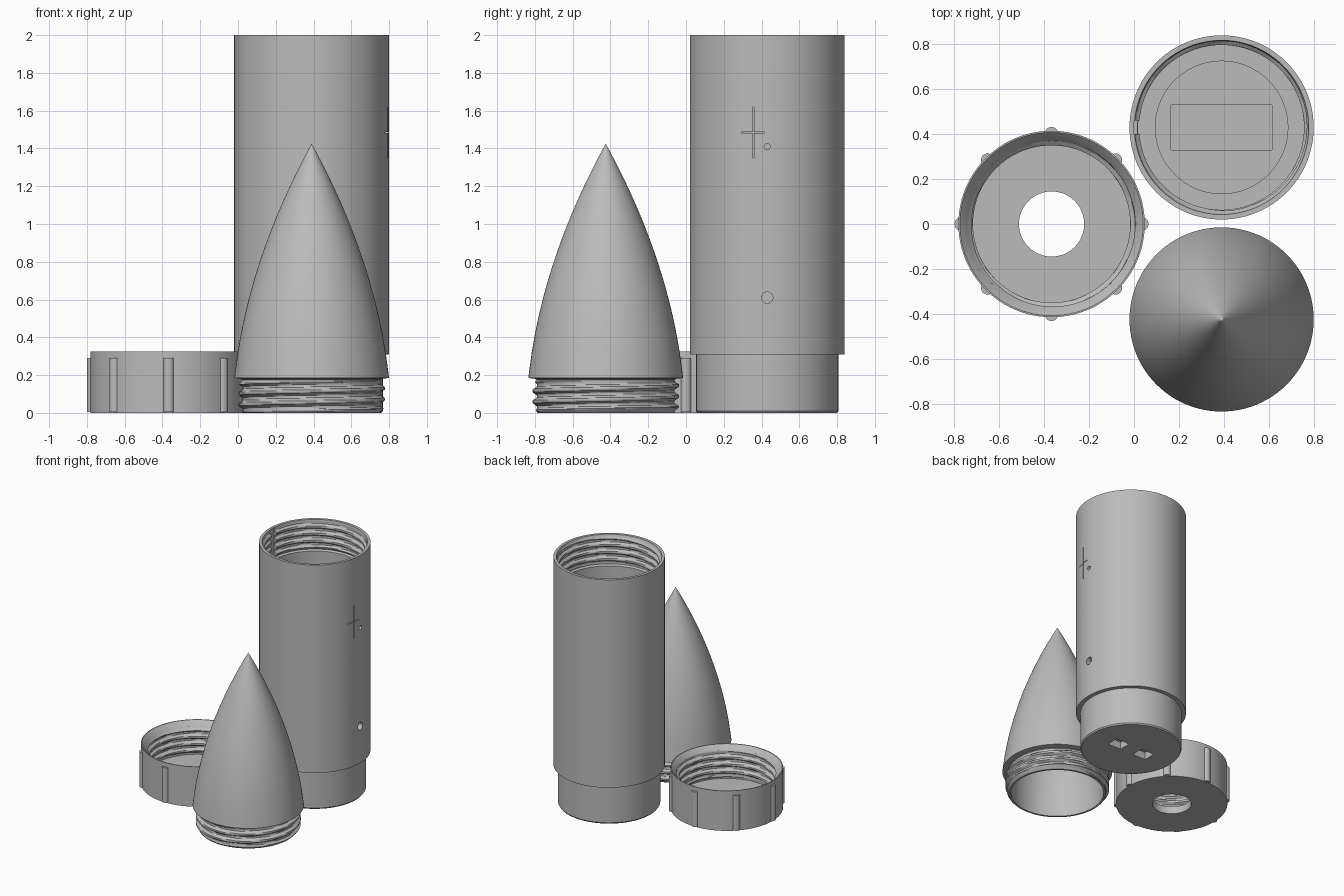
import bpy, bmesh, math

if "Cube" in bpy.data.objects:
    bpy.data.objects.remove(bpy.data.objects["Cube"])

grey = bpy.data.materials.new("plain grey")
grey.use_nodes = True
COLOUR = (0.5, 0.5, 0.5, 1)
grey.diffuse_color = COLOUR
grey.node_tree.nodes["Principled BSDF"].inputs["Base Color"].default_value = COLOUR

SEGMENTS = 96
PITCH = 0.058


def add_object(name, bm, loc):
    mesh = bpy.data.meshes.new(name)
    bm.to_mesh(mesh)
    bm.free()
    mesh.materials.append(grey)
    ob = bpy.data.objects.new(name, mesh)
    ob.location = loc
    bpy.context.collection.objects.link(ob)
    return ob


def thread(radius, depth, z0, z1):
    """Rows (radius, height, depth) of a helical thread, faded at its ends."""
    n = round(abs(z1 - z0) / PITCH * 10)
    rows = []
    for i in range(n + 1):
        fade = min(1, i / 4, (n - i) / 4)
        rows.append((radius, z0 + (z1 - z0) * i / n, depth * fade))
    return rows


def lathe(name, rows, loc, closed=False):
    """Turn rows about z; a row with a third value gets a helical ridge."""
    bm = bmesh.new()
    rings = []
    for r, z, *depth in rows:
        ring = []
        for s in range(SEGMENTS):
            turn = s / SEGMENTS
            wave = math.sin(math.tau * (z / PITCH - turn))
            ridge = max(0, min(1, 0.5 + 0.8 * wave))
            rr = r + (depth[0] * ridge if depth else 0)
            ring.append(bm.verts.new((rr * math.cos(math.tau * turn),
                                      rr * math.sin(math.tau * turn), z)))
        rings.append(ring)
    pairs = list(zip(rings, rings[1:]))
    if closed:
        pairs.append((rings[-1], rings[0]))
    for a, b in pairs:
        for s in range(SEGMENTS):
            t = (s + 1) % SEGMENTS
            bm.faces.new((a[s], a[t], b[t], b[s]))
    bmesh.ops.remove_doubles(bm, verts=bm.verts, dist=1e-5)
    bmesh.ops.recalc_face_normals(bm, faces=bm.faces)
    return add_object(name, bm, loc)


def box(name, centre, size):
    bm = bmesh.new()
    bmesh.ops.create_cube(bm, size=1)
    bmesh.ops.scale(bm, vec=size, verts=bm.verts)
    return add_object(name, bm, centre)


def rod(name, centre, radius, length, sideways=False):
    bm = bmesh.new()
    bmesh.ops.create_cone(bm, cap_ends=True, segments=32, radius1=radius,
                          radius2=radius, depth=length)
    ob = add_object(name, bm, centre)
    if sideways:
        ob.rotation_euler.y = math.pi / 2
    return ob


def cut(target, cutters):
    for cutter in cutters:
        cutter.hide_render = True
        mod = target.modifiers.new("cut", "BOOLEAN")
        mod.operation = "DIFFERENCE"
        mod.solver = "EXACT"
        mod.object = cutter
        bpy.context.view_layer.objects.active = target
        bpy.ops.object.modifier_apply(modifier=mod.name)
        bpy.data.objects.remove(cutter)


# Body tube: stepped neck, shoulder, threaded mouth, ledge and inner floor
TX, TY = 0.39, 0.43
body = lathe("body_tube", [
    (0, 0), (0.37, 0), (0.377, 0.01), (0.377, 0.31), (0.41, 0.31), (0.41, 2), (0.388, 2),
    *thread(0.385, -0.018, 1.985, 1.76),
    (0.372, 1.75), (0.372, 0.34), (0.295, 0.34), (0.295, 0.14), (0, 0.14)], (TX, TY, 0))
cutters = [
    rod("vent_cutter", (TX + 0.4, TY, 0.61), 0.03, 0.16, True),
    rod("pin_cutter", (TX + 0.4, TY, 1.41), 0.016, 0.16, True),
    box("slot_cutter", (TX + 0.4, TY - 0.075, 1.485), (0.16, 0.008, 0.27)),
    box("cross_slot_cutter", (TX + 0.4, TY - 0.075, 1.485), (0.16, 0.12, 0.006)),
    box("pocket_cutter", (TX, TY, 0.13), (0.45, 0.2, 0.06)),
    box("key_groove_cutter", (TX - 0.375, TY, 1.9), (0.03, 0.06, 0.25)),
]
for side in (-1, 1):
    cutters.append(box("socket_cutter", (TX + 0.12 * side, TY, 0), (0.12, 0.1, 0.12)))
cut(body, cutters)

# Nose cone: hollow shell over a threaded collar
BASE, TIP, RADIUS = 0.185, 1.425, 0.41


def nose_curve(base, tip, radius, steps=40):
    rows = []
    for i in range(steps + 1):
        t = 1 - (i / steps) ** 0.6
        rows.append((radius * (2 * t - 0.8 * t * t) / 1.2, tip - (tip - base) * t))
    return rows


nose = lathe("nose_cone", [
    (0.345, 0), (0.36, 0), *thread(0.365, 0.022, 0.005, 0.175), (0.37, 0.18),
    *nose_curve(BASE, TIP, RADIUS),
    *reversed(nose_curve(0.2, 1.3, 0.345))], (0.39, -0.425, 0), closed=True)

# Ring cap: open floor, threaded wall and chamfered lip
CX = -0.367
cap = lathe("ring_cap", [
    (0.145, 0), (0.415, 0), (0.415, 0.325), (0.408, 0.325), (0.375, 0.29),
    *thread(0.372, -0.022, 0.285, 0.07), (0.372, 0.06), (0.145, 0.06)],
    (CX, 0, 0), closed=True)

# Grip ribs around the cap
ribs = []
for i in range(8):
    a = math.tau * i / 8
    ribs.append(rod("grip_rib", (CX + 0.403 * math.cos(a), 0.403 * math.sin(a), 0.1475),
                    0.029, 0.285))

for ob in (body, nose, cap, *ribs):
    bpy.ops.object.select_all(action="DESELECT")
    ob.select_set(True)
    bpy.context.view_layer.objects.active = ob
    bpy.ops.object.shade_smooth_by_angle(angle=math.radians(32))
